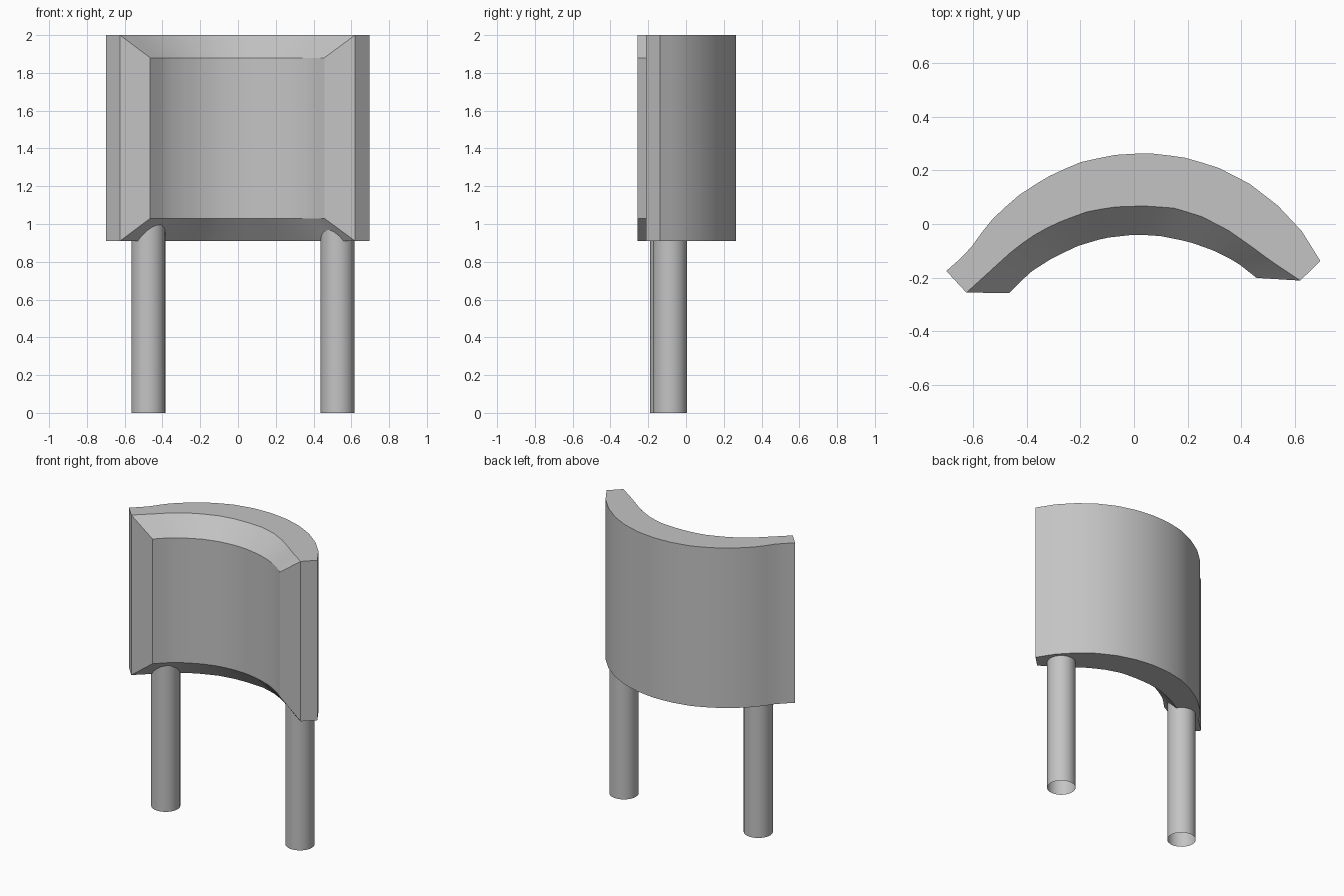
import bpy, bmesh, math
from mathutils import Vector

if "Cube" in bpy.data.objects:
    bpy.data.objects.remove(bpy.data.objects["Cube"])

grey = bpy.data.materials.new("plain grey")
grey.diffuse_color = (0.55, 0.55, 0.55, 1)
grey.use_nodes = True
grey.node_tree.nodes["Principled BSDF"].inputs["Base Color"].default_value = grey.diffuse_color


def resample(points, n):
    """Even spacing of n points along a plan curve."""
    pts = [Vector(p) for p in points]
    lens = [(b - a).length for a, b in zip(pts, pts[1:])]
    total, out = sum(lens), []
    for i in range(n):
        d, k = total * i / (n - 1), 0
        while k < len(lens) - 1 and d > lens[k]:
            d -= lens[k]
            k += 1
        out.append(pts[k].lerp(pts[k + 1], min(1, d / lens[k])))
    return out


def finish(name, bm):
    me = bpy.data.meshes.new(name)
    bm.to_mesh(me)
    bm.free()
    me.materials.append(grey)
    ob = bpy.data.objects.new(name, me)
    bpy.context.collection.objects.link(ob)
    bpy.ops.object.select_all(action='DESELECT')
    ob.select_set(True)
    bpy.context.view_layer.objects.active = ob
    bpy.ops.object.shade_smooth_by_angle(angle=math.radians(30))


# Plan curves of the curved panel: back wall, rim edge, raised front face
N = 27
back = resample([(-.70, -.175), (-.62, -.105), (-.54, .007), (-.44, .10), (-.334, .17),
                 (-.21, .228), (-.08, .257), (.047, .265), (.18, .25), (.308, .213),
                 (.427, .153), (.535, .07), (.625, -.026), (.695, -.138)], N)
rim = resample([(-.625, -.256), (-.446, -.093), (-.356, -.03), (-.27, .011), (-.166, .049),
                (-.06, .065), (.043, .067), (.147, .06), (.248, .03), (.349, -.022),
                (.43, -.078), (.505, -.134), (.62, -.211)], N)
face = resample([(-.465, -.257), (-.386, -.179), (-.304, -.127), (-.21, -.082), (-.11, -.052),
                 (-.01, -.041), (.047, -.041), (.106, -.046), (.207, -.067), (.30, -.10),
                 (.382, -.142), (.457, -.201)], N)

# Curved panel with a bevelled raised front
bm = bmesh.new()
rings = []
for b, r, f in zip(back, rim, face):
    section = [(b, .91), (b, 2), (r, 2), (f, 1.88), (f, 1.03), (r, .91)]
    rings.append([bm.verts.new((p.x, p.y, z)) for p, z in section])
for a, b in zip(rings, rings[1:]):
    for k in range(6):
        j = (k + 1) % 6
        bm.faces.new((a[k], a[j], b[j], b[k]))
for s in (rings[0], rings[-1]):
    bm.faces.new((s[0], s[1], s[2], s[5]))
    bm.faces.new((s[5], s[2], s[3], s[4]))
bmesh.ops.recalc_face_normals(bm, faces=bm.faces)
finish("curved_panel", bm)

# Open tubular legs running up into the panel
for name, x, y in (("left_leg", -.475, -.10), ("right_leg", .527, -.085)):
    bm = bmesh.new()
    bmesh.ops.create_cone(bm, cap_ends=False, segments=32, radius1=.09, radius2=.09, depth=1.03)
    bmesh.ops.translate(bm, vec=(x, y, .515), verts=bm.verts)
    finish(name, bm)
